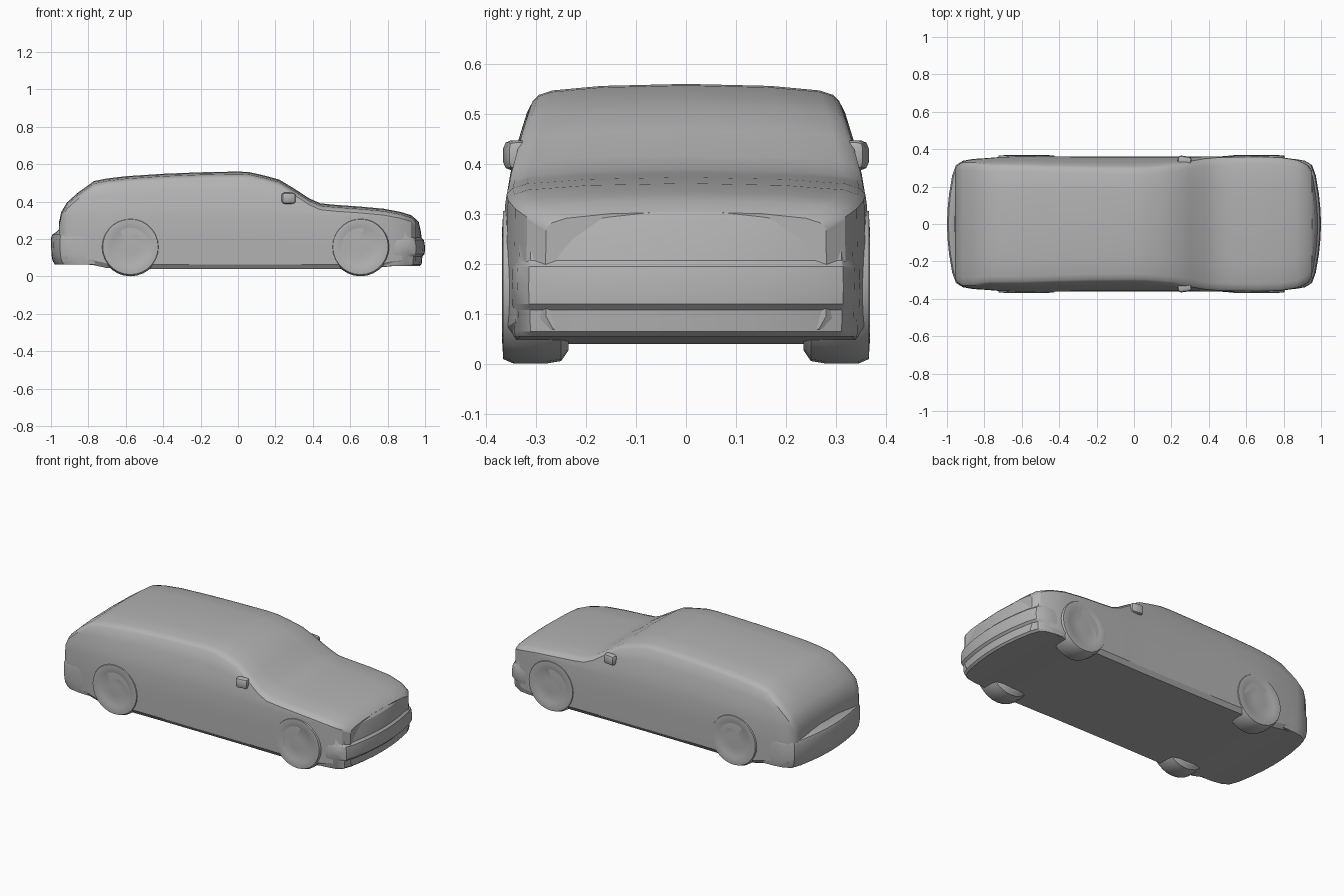
import bpy, bmesh, math
from mathutils import Matrix

if "Cube" in bpy.data.objects:
    bpy.data.objects.remove(bpy.data.objects["Cube"])

grey = bpy.data.materials.new("body_grey")
grey.use_nodes = True
grey.diffuse_color = (0.45, 0.45, 0.45, 1)
grey.node_tree.nodes["Principled BSDF"].inputs["Base Color"].default_value = grey.diffuse_color


def finish(bm, name, angle=30):
    bmesh.ops.recalc_face_normals(bm, faces=bm.faces)
    mesh = bpy.data.meshes.new(name)
    bm.to_mesh(mesh)
    bm.free()
    obj = bpy.data.objects.new(name, mesh)
    bpy.context.collection.objects.link(obj)
    mesh.materials.append(grey)
    bpy.ops.object.select_all(action="DESELECT")
    obj.select_set(True)
    bpy.context.view_layer.objects.active = obj
    bpy.ops.object.shade_smooth_by_angle(angle=math.radians(angle))
    return obj


def loft(rings, name, angle=30):
    """Skin a list of closed rings with the same point count and cap both ends."""
    bm = bmesh.new()
    loops = [[bm.verts.new(p) for p in ring] for ring in rings]
    n = len(loops[0])
    for a, b in zip(loops, loops[1:]):
        for i in range(n):
            j = (i + 1) % n
            bm.faces.new((a[i], a[j], b[j], b[i]))
    bm.faces.new(loops[0])
    bm.faces.new(loops[-1])
    return finish(bm, name, angle)


def tumblehome(z):
    """Narrowing of the sides above the beltline."""
    return 1 - 0.8 * max(0, z - 0.32) * (0.45 + 2 * max(0, z - 0.32))


def section(x, w, bottom, top):
    belt = min(0.32, top - 0.05)
    edge = top - 0.034
    side = [(w, bottom + 0.025), (w * 1.005, 0.2), (w, belt)]
    for t in (0.33, 0.67, 1):
        z = belt + (edge - belt) * t
        side.append((w * tumblehome(z), z))
    e = side[-1][0]
    roof = [(e - 0.012, top - 0.022), (e - 0.04, top - 0.013), (e * 0.55, top - 0.004)]
    half = [(w * 0.95, bottom)] + side + roof
    ring = half + [(0, top)] + [(-y, z) for y, z in reversed(half)]
    return [(x, y, z) for y, z in ring]


# Body shell: x, half width, underside, top
stations = [
    (-0.957, 0.29, 0.08, 0.29), (-0.945, 0.312, 0.075, 0.345),
    (-0.915, 0.335, 0.07, 0.395), (-0.86, 0.345, 0.07, 0.445),
    (-0.77, 0.352, 0.06, 0.51), (-0.70, 0.358, 0.045, 0.524),
    (-0.60, 0.362, 0.04, 0.536), (-0.40, 0.36, 0.04, 0.549),
    (-0.20, 0.358, 0.04, 0.557), (0.0, 0.358, 0.04, 0.561),
    (0.06, 0.358, 0.04, 0.558), (0.14, 0.358, 0.04, 0.540),
    (0.22, 0.358, 0.04, 0.518), (0.30, 0.358, 0.04, 0.470),
    (0.38, 0.36, 0.04, 0.418), (0.44, 0.36, 0.04, 0.391),
    (0.52, 0.361, 0.04, 0.383), (0.65, 0.362, 0.04, 0.374),
    (0.78, 0.357, 0.05, 0.362), (0.87, 0.342, 0.06, 0.345),
    (0.925, 0.318, 0.06, 0.328), (0.953, 0.28, 0.07, 0.305)]
loft([section(*s) for s in stations], "body_shell")


# Nose and rear bumper: a rounded plan outline stacked in layers
outline = [(0.78, 0.352), (0.86, 0.348), (0.915, 0.338), (0.952, 0.315),
           (0.972, 0.26), (0.989, 0.16), (0.997, 0.08)]


def end_piece(name, direction, layers):
    plan = outline + [(1.0, 0)] + [(x, -y) for x, y in reversed(outline)]
    rings = [[(direction * (x - inset), y * (1 - inset * 0.6), z) for x, y in plan]
             for z, inset in layers]
    return loft(rings, name, 25)


nose = end_piece("nose", 1, [
    (0.055, 0.03), (0.065, 0.018), (0.108, 0.014), (0.12, 0.002), (0.16, 0.0),
    (0.195, 0.006), (0.207, 0.018), (0.25, 0.024), (0.292, 0.034), (0.305, 0.046)])
end_piece("rear_bumper", -1, [
    (0.065, 0.02), (0.085, 0.008), (0.12, 0.002), (0.205, 0.0), (0.225, 0.008),
    (0.235, 0.025), (0.25, 0.04)])


def box(name, centre, size, turn=0, bevel=0.0):
    bm = bmesh.new()
    move = Matrix.Translation(centre) @ Matrix.Rotation(turn, 4, "Z")
    bmesh.ops.create_cube(bm, size=1, matrix=move @ Matrix.Diagonal((*size, 1)))
    if bevel:
        bmesh.ops.bevel(bm, geom=bm.edges[:], offset=bevel, segments=2,
                        profile=0.5, affect="EDGES")
    return finish(bm, name)


def wheel(name, x, side):
    """Tyre with rounded shoulders and a shallow dished hub."""
    profile = [(0.13, 0.235), (0.152, 0.25), (0.157, 0.28), (0.157, 0.345),
               (0.148, 0.366), (0.115, 0.368), (0.10, 0.362), (0.04, 0.364)]
    steps = 28
    rings = []
    for r, y in profile:
        angles = [2 * math.pi * k / steps for k in range(steps)]
        rings.append([(x + r * math.cos(a), side * y, 0.158 + r * math.sin(a))
                      for a in angles])
    loft(rings, name)


for side, label in ((1, "left"), (-1, "right")):
    wheel("front_wheel_" + label, 0.655, side)
    wheel("rear_wheel_" + label, -0.575, side)
    box("mirror_" + label, (0.27, side * 0.338, 0.418), (0.075, 0.05, 0.06),
        side * -0.15, 0.016)
    # Recessed headlight and lower intake corner
    cuts = [box("headlight_cutter_" + label, (0.985, side * 0.262, 0.252),
                (0.05, 0.115, 0.07), side * 0.22),
            box("intake_cutter_" + label, (0.985, side * 0.255, 0.088),
                (0.05, 0.09, 0.035), side * 0.22)]
    for cutter in cuts:
        cutter.hide_render = True
        cutter.hide_set(True)
        cut = nose.modifiers.new(cutter.name, "BOOLEAN")
        cut.operation = "DIFFERENCE"
        cut.object = cutter
